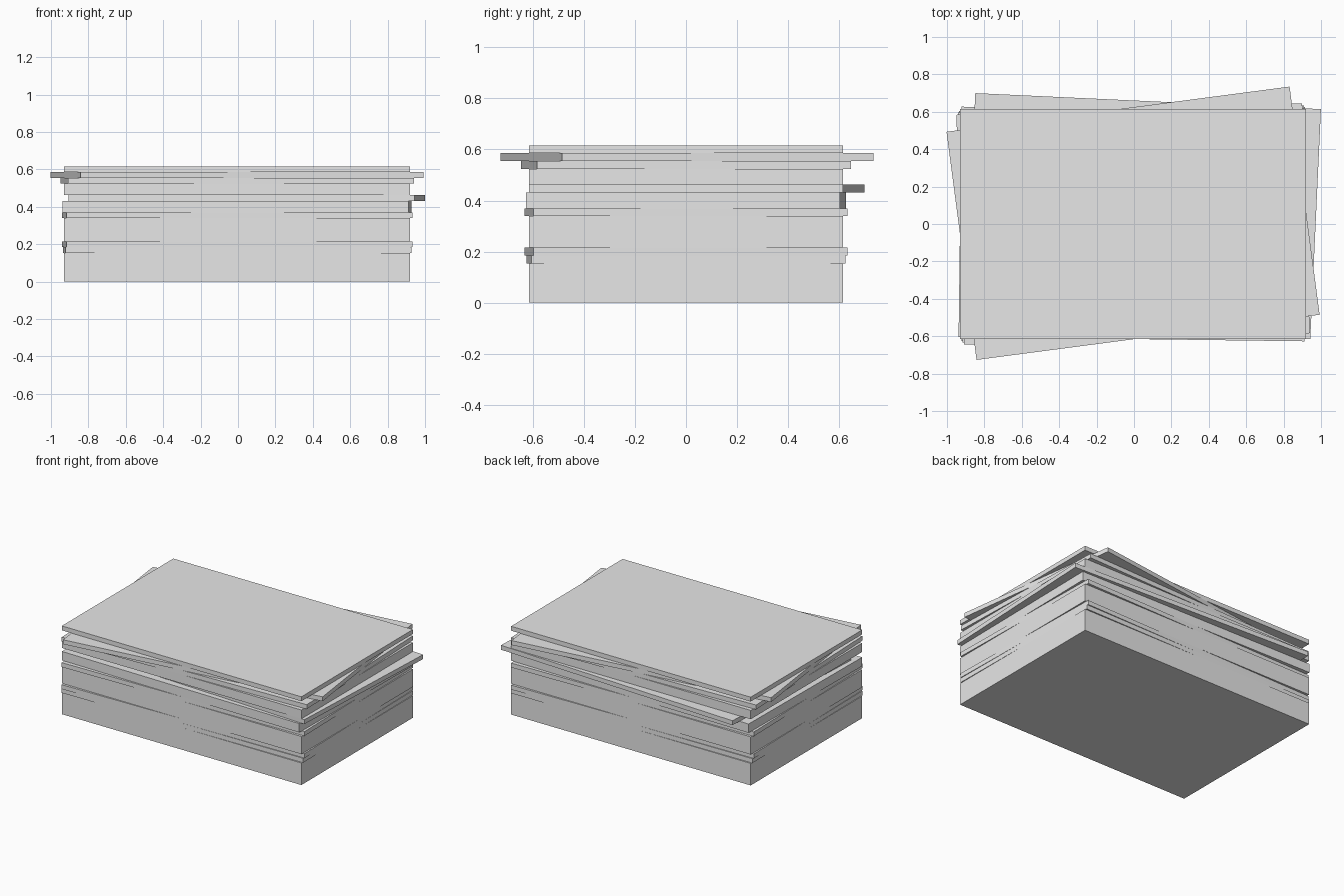
import bpy
import math

if "Cube" in bpy.data.objects:
    bpy.data.objects.remove(bpy.data.objects["Cube"])

LENGTH, DEPTH = 1.85, 1.23      # sheet footprint
THICK = 0.616 / 20              # twenty equal sheets

grey = bpy.data.materials.new("light_grey")
grey.diffuse_color = (0.8, 0.8, 0.8, 1.0)
grey.use_nodes = True
grey.node_tree.nodes["Principled BSDF"].inputs["Base Color"].default_value = grey.diffuse_color


def add_sheet(index, angle, x, y):
    bpy.ops.mesh.primitive_cube_add(
        size=1, location=(x, y, (index + 0.5) * THICK),
        rotation=(0, 0, math.radians(angle)))
    sheet = bpy.context.object
    sheet.name = f"sheet_{index + 1:02d}"
    sheet.scale = (LENGTH, DEPTH, THICK)
    sheet.data.materials.append(grey)


# Bundles from the bottom up: sheet count, turn in degrees, centre x, centre y
BUNDLES = [
    (5, 0.0, -0.005, 0.0),
    (1, 0.6, -0.005, 0.0),
    (1, 1.1, -0.005, 0.0),
    (4, 0.0, -0.005, 0.0),
    (1, 1.1, -0.005, 0.0),
    (2, -0.75, -0.005, 0.0),
    (1, -2.65, 0.047, 0.0425),
    (2, 0.0, -0.005, 0.0),
    (1, 1.9, -0.005, 0.0),
    (1, 7.5, -0.005, 0.004),
    (1, 0.0, -0.005, 0.0),
]

# Stack the sheets
index = 0
for count, angle, x, y in BUNDLES:
    for _ in range(count):
        add_sheet(index, angle, x, y)
        index += 1
